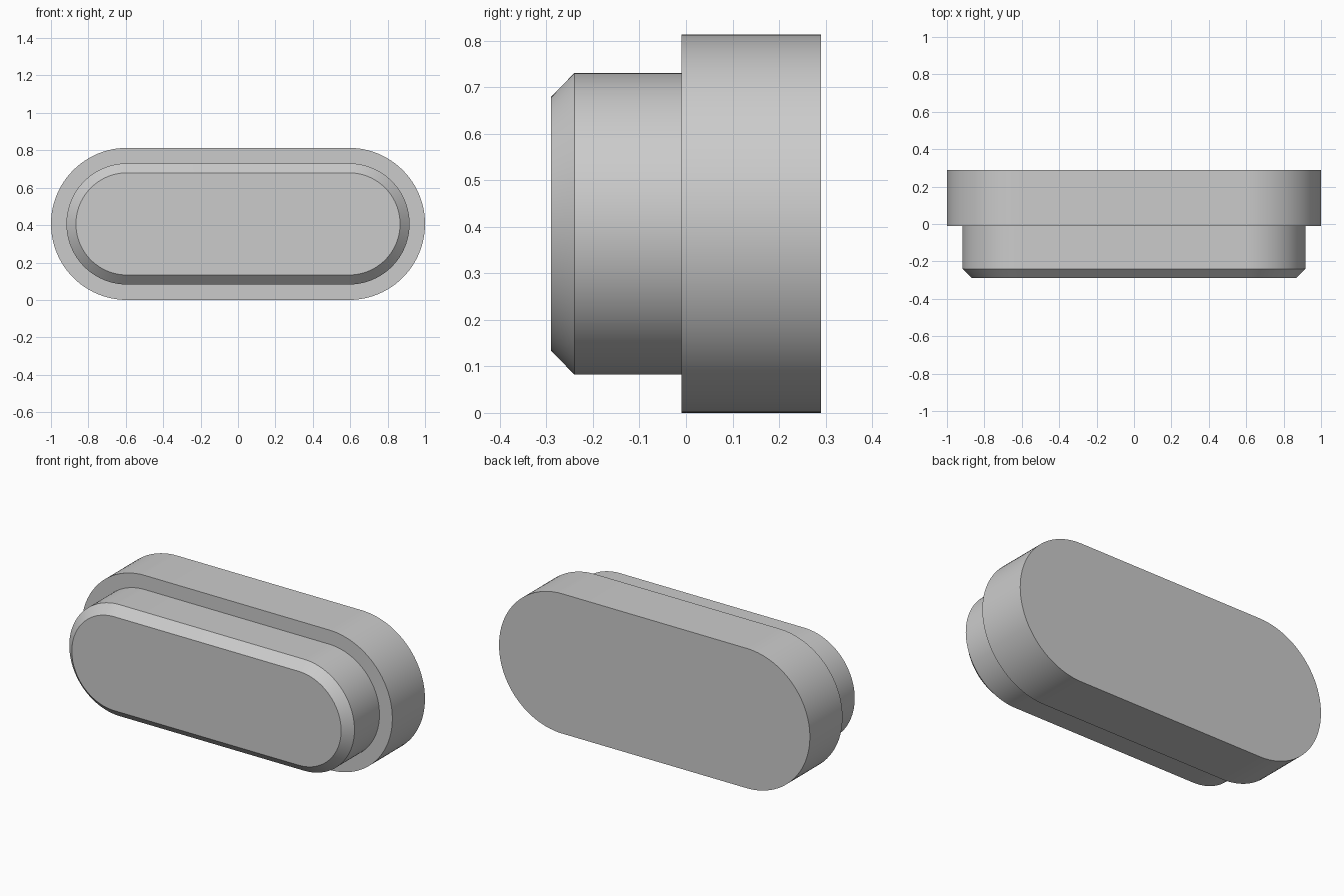
import bpy
import bmesh
import math

cube = bpy.data.objects.get("Cube")
if cube:
    bpy.data.objects.remove(cube, do_unlink=True)

HALF_STRAIGHT = 0.5935   # distance from centre to each rounded end's axis
OUTER = 0.4065           # flange radius, also the centre height
PLUG = 0.324
FACE = 0.273
SEGMENTS = 48            # per rounded end

# Single flat grey
grey = bpy.data.materials.new("light_grey")
grey.use_nodes = True
colour = (0.6, 0.6, 0.6, 1)
grey.diffuse_color = colour
grey.node_tree.nodes["Principled BSDF"].inputs["Base Color"].default_value = colour


def slot_ring(bm, radius, y):
    """Ring of vertices around a slot outline standing in the xz plane."""
    ring = []
    for side in (1, -1):
        for i in range(SEGMENTS + 1):
            a = side * math.pi / 2 - math.pi * i / SEGMENTS
            ring.append(bm.verts.new((side * HALF_STRAIGHT + radius * math.cos(a),
                                      y, OUTER + radius * math.sin(a))))
    return ring


def slot_loft(name, sections):
    """Closed body skinned through slot outlines given as (radius, y)."""
    bm = bmesh.new()
    rings = [slot_ring(bm, r, y) for r, y in sections]
    for a, b in zip(rings, rings[1:]):
        for i in range(len(a)):
            j = (i + 1) % len(a)
            bm.faces.new((a[i], a[j], b[j], b[i]))
    bm.faces.new(rings[0])
    bm.faces.new(rings[-1])
    bmesh.ops.recalc_face_normals(bm, faces=bm.faces)
    mesh = bpy.data.meshes.new(name)
    bm.to_mesh(mesh)
    bm.free()
    mesh.materials.append(grey)
    obj = bpy.data.objects.new(name, mesh)
    bpy.context.collection.objects.link(obj)
    bpy.ops.object.select_all(action='DESELECT')
    obj.select_set(True)
    bpy.context.view_layer.objects.active = obj
    bpy.ops.object.shade_smooth_by_angle(angle=math.radians(30))
    return obj


# Flange at the back, shoulder, raised plug and chamfered front face
slot_loft("stepped_slot_plug", [
    (OUTER, 0.29), (OUTER, -0.01),
    (PLUG, -0.01), (PLUG, -0.24),
    (FACE, -0.29),
])
